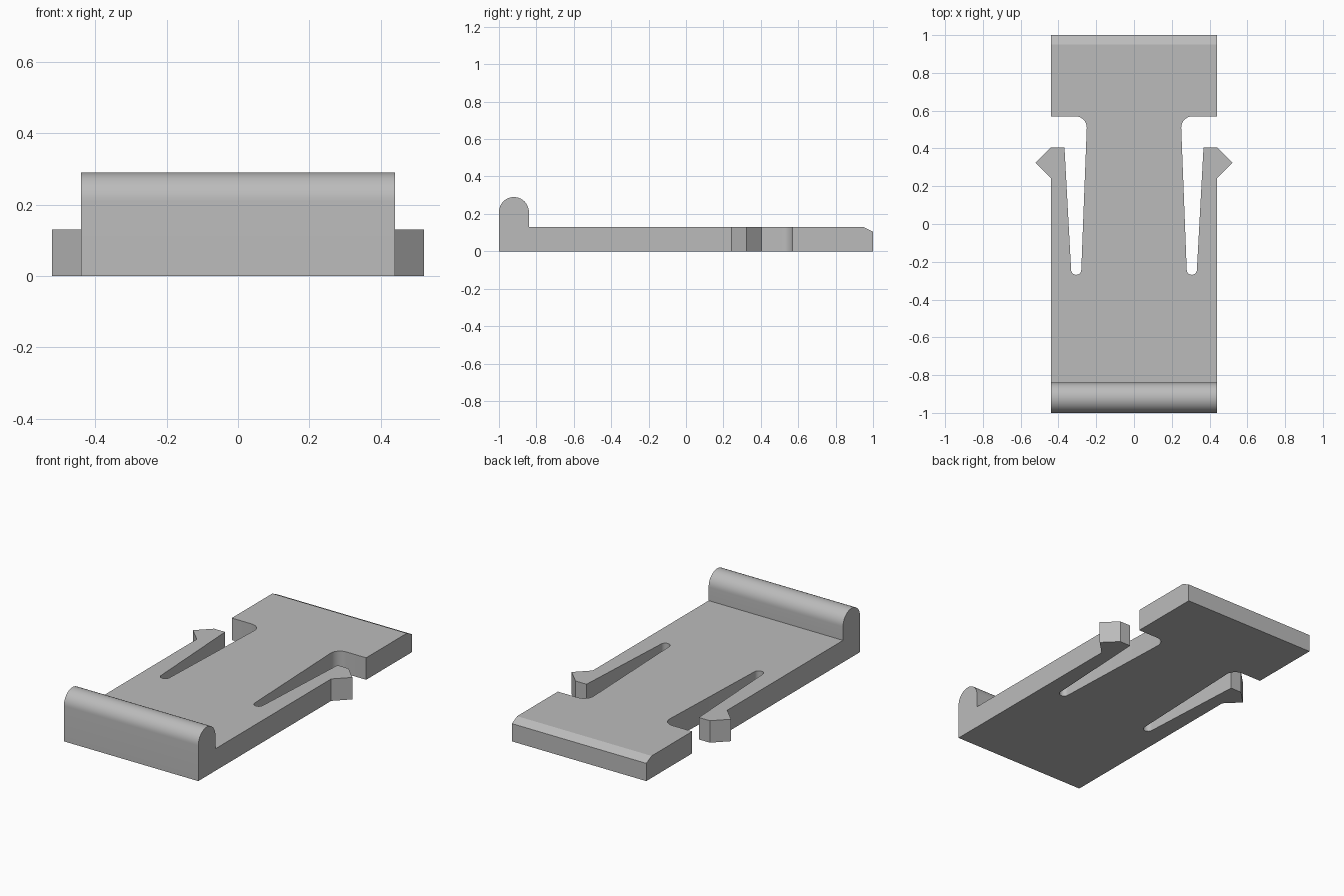
import bpy
import bmesh
from math import cos, sin, radians
from mathutils import Vector

cube = bpy.data.objects.get("Cube")
if cube:
    bpy.data.objects.remove(cube, do_unlink=True)

HALF_W, THICK, RIDGE_R = 0.44, 0.13, 0.08

grey = bpy.data.materials.new("light grey plastic")
grey.use_nodes = True
grey.diffuse_color = (0.5, 0.5, 0.5, 1)
grey.node_tree.nodes["Principled BSDF"].inputs["Base Color"].default_value = (0.5, 0.5, 0.5, 1)


def arc(cx, cy, r, start, end, steps):
    """Points along a circular arc, angles in degrees."""
    angles = [radians(start + (end - start) * i / steps) for i in range(steps + 1)]
    return [(cx + r * cos(a), cy + r * sin(a)) for a in angles]


def prism(name, points, sweep):
    """Extrude a closed polygon of 3D points along a vector."""
    bm = bmesh.new()
    face = bm.faces.new([bm.verts.new(p) for p in points])
    moved = bmesh.ops.extrude_face_region(bm, geom=[face], use_keep_orig=True)["geom"]
    verts = [g for g in moved if isinstance(g, bmesh.types.BMVert)]
    bmesh.ops.translate(bm, verts=verts, vec=Vector(sweep))
    bmesh.ops.recalc_face_normals(bm, faces=bm.faces)
    mesh = bpy.data.meshes.new(name)
    bm.to_mesh(mesh)
    bm.free()
    mesh.materials.append(grey)
    obj = bpy.data.objects.new(name, mesh)
    bpy.context.collection.objects.link(obj)
    return obj


def combine(body, tool, operation):
    """Apply a boolean and discard the tool."""
    bpy.context.view_layer.objects.active = body
    mod = body.modifiers.new(operation, "BOOLEAN")
    mod.operation, mod.solver, mod.object = operation, "EXACT", tool
    bpy.ops.object.modifier_apply(modifier=mod.name)
    bpy.data.objects.remove(tool, do_unlink=True)


# Body: side profile with rounded front ridge and sloped back edge
profile = [(-1, 0), (1, 0), (1, 0.105), (0.95, THICK), (-1 + 2 * RIDGE_R, THICK)]
profile += arc(-1 + RIDGE_R, 0.21, RIDGE_R, 0, 180, 24)
body = prism("clip_body", [(-HALF_W, y, z) for y, z in profile], (2 * HALF_W, 0, 0))

# Slot that frees each spring arm, with filleted inner corner and round end
slot = [(0.6, 0.405), (0.6, 0.57)]
slot += arc(0.31, 0.51, 0.06, 90, 180, 10)
slot += arc(0.306, -0.242, 0.027, 180, 360, 14)
slot += [(0.368, 0.405)]

# Pointed barb at the tip of each arm
barb = [(0.40, 0.405), (HALF_W, 0.405), (0.522, 0.324), (HALF_W, 0.243), (0.40, 0.243)]

for side in (1, -1):
    cutter = prism("slot_cutter", [(side * x, y, -0.1) for x, y in slot], (0, 0, 0.5))
    combine(body, cutter, "DIFFERENCE")
    tip = prism("barb", [(side * x, y, 0) for x, y in barb], (0, 0, THICK))
    combine(body, tip, "UNION")

# Smooth the curves, keep corners crisp
bpy.ops.object.select_all(action="DESELECT")
body.select_set(True)
bpy.context.view_layer.objects.active = body
bpy.ops.object.shade_smooth_by_angle(angle=radians(25))
